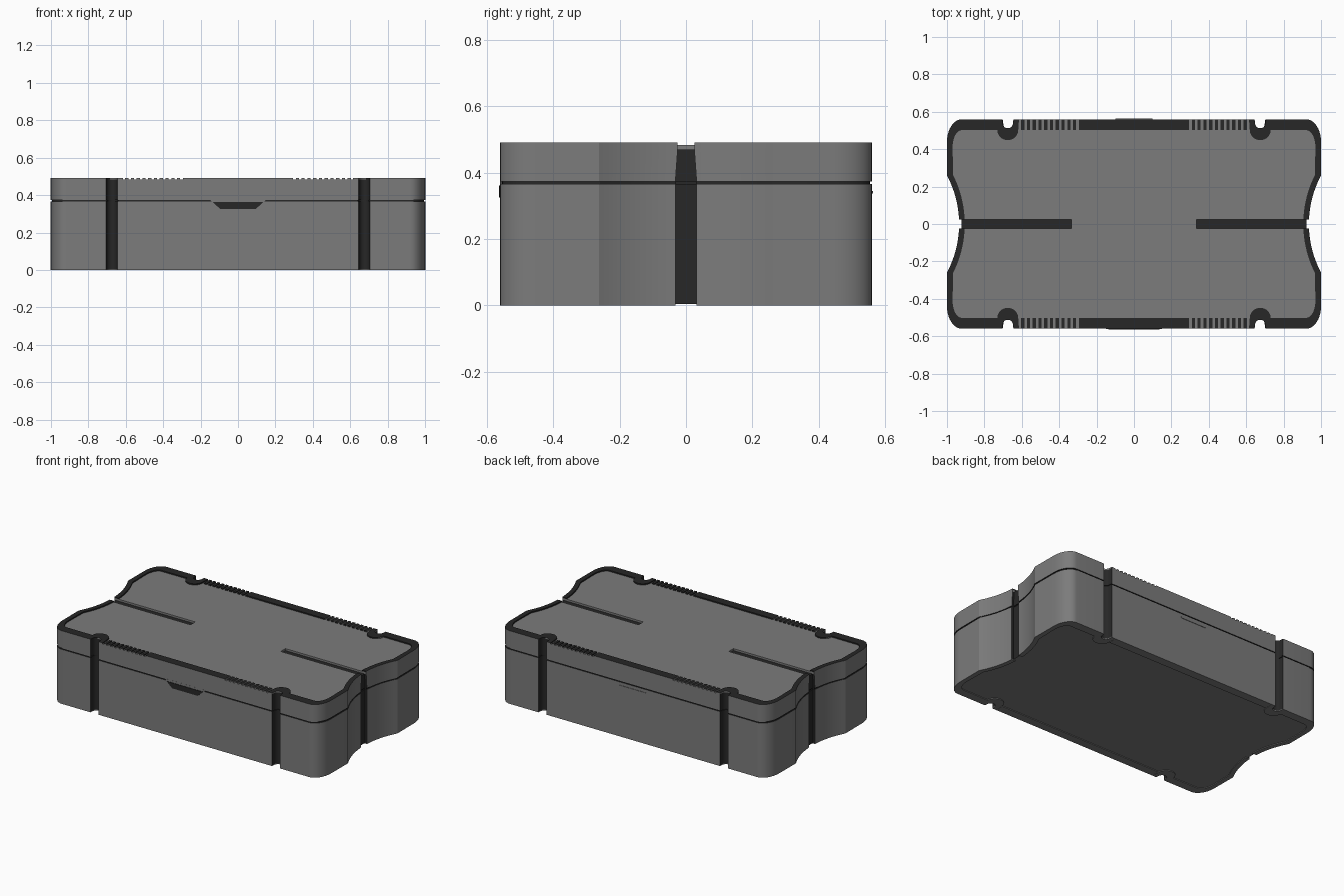
import bpy, bmesh
from math import sqrt, sin, cos, pi, radians

if "Cube" in bpy.data.objects:
    bpy.data.objects.remove(bpy.data.objects["Cube"])


def material(name, v):
    m = bpy.data.materials.new(name)
    m.diffuse_color = (v, v, v, 1)
    m.use_nodes = True
    m.node_tree.nodes["Principled BSDF"].inputs["Base Color"].default_value = m.diffuse_color
    return m


GREY, DARK = material("shell_grey", 0.2), material("trim_dark", 0.02)


def finish(name, bm, angle=25):
    mesh = bpy.data.meshes.new(name)
    bm.to_mesh(mesh)
    bm.free()
    ob = bpy.data.objects.new(name, mesh)
    bpy.context.collection.objects.link(ob)
    mesh.materials.append(GREY)
    mesh.materials.append(DARK)
    bpy.ops.object.select_all(action='DESELECT')
    ob.select_set(True)
    bpy.context.view_layer.objects.active = ob
    bpy.ops.object.shade_smooth_by_angle(angle=radians(angle))
    return ob


def prism(bm, pts, lo, hi, axis='z'):
    def place(p, h):
        return (p[0], p[1], h) if axis == 'z' else (p[0], h, p[1])
    a = [bm.verts.new(place(p, lo)) for p in pts]
    b = [bm.verts.new(place(p, hi)) for p in pts]
    n = len(pts)
    faces = [bm.faces.new(a[::-1]), bm.faces.new(b)]
    faces += [bm.faces.new((a[i], a[(i + 1) % n], b[(i + 1) % n], b[i])) for i in range(n)]
    bmesh.ops.recalc_face_normals(bm, faces=faces)


def waist(w, offset=0.0):
    # concave end of the case, from y = w up to the kink
    r = 0.552 + offset
    ys = [w + (0.262 - w) * i / 10 for i in range(11)]
    return [(1.487 - sqrt(r * r - y * y), y) for y in ys]


def corner(x, y, a, b, n=10):
    return [(x - a + a * cos(pi / 2 * i / n), y - b + b * sin(pi / 2 * i / n)) for i in range(n + 1)]


# U-shaped strap notch in the long sides
NOTCH = [(0.705, 0.56)] + [(0.675 + 0.028 * cos(t), 0.54 - 0.028 * sin(t))
                           for t in [pi * i / 10 for i in range(11)]] + [(0.645, 0.56)]


def quarter(w):
    return waist(w) + corner(1.0, 0.56, 0.08, 0.12) + NOTCH


def outline(w, channel_x):
    q = [(channel_x, w)] + quarter(w)
    m = [(-x, y) for x, y in q[::-1]]
    top = q + m
    return top + [(x, -y) for x, y in top[::-1]]


# Body: stacked outlines (z, inset, channel half width, channel floor x)
layers = [(0.005, 0, 0.032, 0.923), (0.366, 0, 0.032, 0.923), (0.366, 0.006, 0.032, 0.923),
          (0.374, 0.006, 0.032, 0.923), (0.374, 0, 0.032, 0.923), (0.47, 0, 0.025, 0.923),
          (0.47, 0, 0.025, 0.335), (0.483, 0, 0.025, 0.335)]
bm = bmesh.new()
rings = []
for z, inset, w, cx in layers:
    rings.append([bm.verts.new((x * (1 - inset), y * (1 - inset / 0.56), z)) for x, y in outline(w, cx)])
n = len(rings[0])
for k in range(len(rings) - 1):
    for i in range(n):
        j = (i + 1) % n
        f = bm.faces.new((rings[k][i], rings[k][j], rings[k + 1][j], rings[k + 1][i]))
        c = f.calc_center_median()
        in_channel = abs(c.y) < 0.034 and abs(c.x) > 0.4 and c.z < 0.475
        in_notch = abs(abs(c.x) - 0.675) < 0.0305 and abs(c.y) < 0.559
        if k in (1, 2, 3) or in_channel or in_notch:
            f.material_index = 1
bm.faces.new(rings[0][::-1])
bm.faces.new(rings[-1])
bmesh.ops.remove_doubles(bm, verts=bm.verts, dist=0.00001)
bmesh.ops.recalc_face_normals(bm, faces=bm.faces)
finish("case_body", bm)


def rim(name, w, lo, hi, ribbed, dark):
    # one quarter of the raised border, mirrored to the other three
    bm = bmesh.new()
    boss = [(0.675 + 0.056 * cos(t), 0.503 - 0.055 * sin(t)) for t in [pi * i / 12 for i in range(13)]]
    inner = waist(w, 0.03) + corner(0.97, 0.502, 0.05, 0.09) + boss
    outer = quarter(w) + [(0.615, 0.56)]
    prism(bm, outer + inner[::-1], lo, hi)
    bars = [(0, 0.615)]
    if ribbed:
        bars = [(0, 0.295)] + [(0.309 + 0.0308 * i, 0.309 + 0.0308 * i + 0.017) for i in range(10)]
    for a, b in bars:
        prism(bm, [(a, 0.503), (b, 0.503), (b, 0.56), (a, 0.56)], lo, hi)
    for f in bm.faces:
        c = f.calc_center_median()
        if dark and not (abs(f.normal.z) < 0.5 and f.normal.x * c.x + f.normal.y * c.y > 0.2):
            f.material_index = 1
    ob = finish(name, bm)
    mod = ob.modifiers.new("mirror", 'MIRROR')
    mod.use_axis = (True, True, False)


rim("top_rim", 0.025, 0.482, 0.491, True, True)
rim("bottom_rim", 0.032, 0.0, 0.006, False, False)


def plate(name, pts, lo, hi, dark):
    bm = bmesh.new()
    prism(bm, pts, lo, hi, 'y')
    for f in bm.faces:
        f.material_index = int(dark)
    finish(name, bm)


# Front latch, the lid lip above it, and the small rear ledge
plate("front_latch", [(-0.135, 0.362), (-0.095, 0.326), (0.095, 0.326), (0.135, 0.362)], -0.564, -0.55, True)
plate("lid_lip", [(-0.15, 0.376), (-0.137, 0.362), (0.137, 0.362), (0.15, 0.376)], -0.5605, -0.55, False)
plate("rear_ledge", [(-0.1, 0.345), (-0.095, 0.338), (0.095, 0.338), (0.1, 0.345)], 0.55, 0.563, False)
